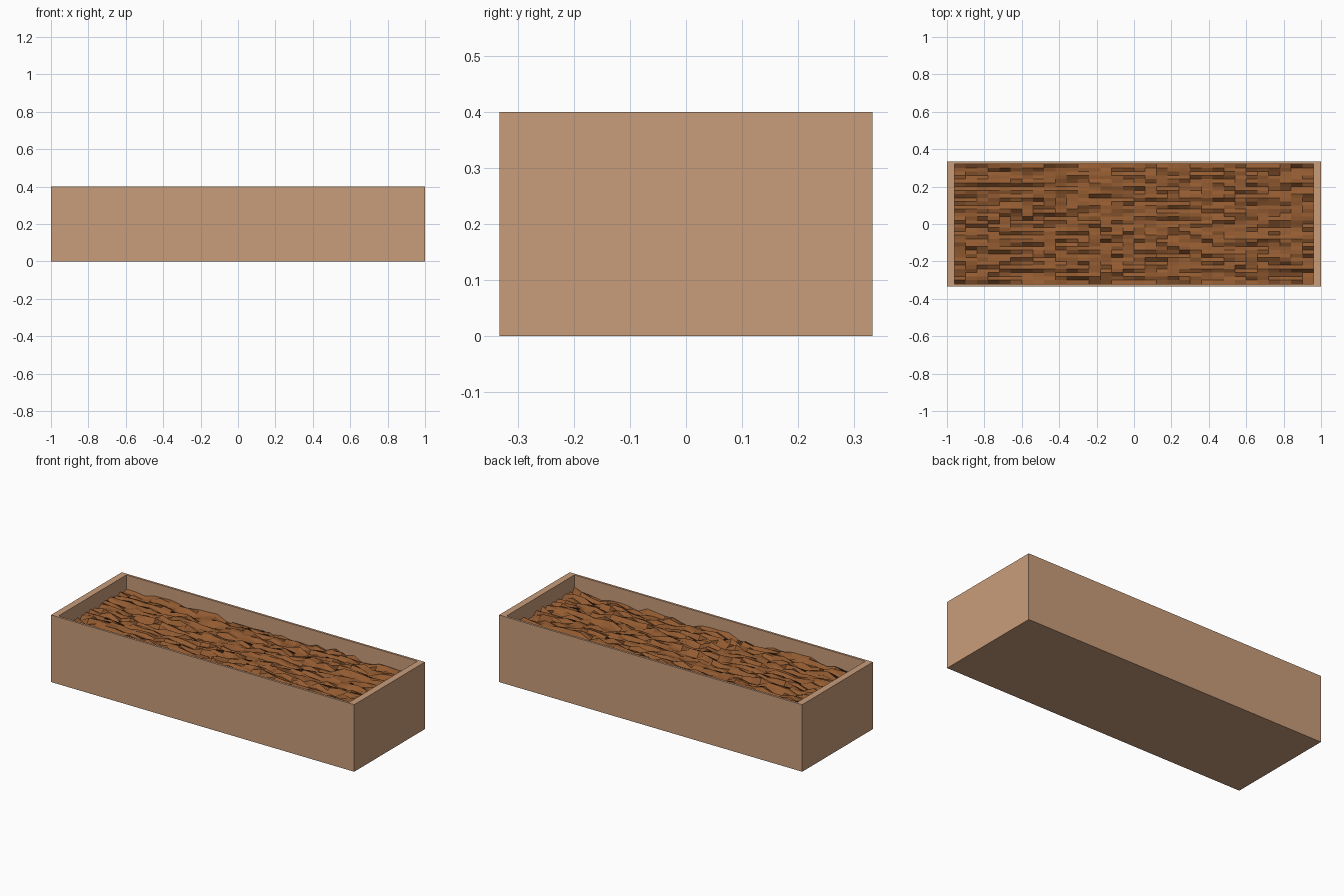
import bpy, bmesh, random
from mathutils import noise, Vector

if "Cube" in bpy.data.objects:
    bpy.data.objects.remove(bpy.data.objects["Cube"])

random.seed(4)
HX, HY, H = 1.0, 0.333, 0.4       # half length, half width, height
INNER = 0.96                      # cavity scale
SOIL_Z, CELLS = 0.31, 32


def material(name, rgb):
    m = bpy.data.materials.new(name)
    m.diffuse_color = (*rgb, 1)
    m.use_nodes = True
    m.node_tree.nodes["Principled BSDF"].inputs["Base Color"].default_value = m.diffuse_color
    return m


def add_object(name, bm, mat):
    mesh = bpy.data.meshes.new(name)
    bm.to_mesh(mesh)
    bm.free()
    mesh.materials.append(mat)
    ob = bpy.data.objects.new(name, mesh)
    bpy.context.collection.objects.link(ob)
    return ob


wood = material("light_wood", (0.584, 0.337, 0.198))
earth = material("brown_soil", (0.29, 0.105, 0.031))

# planter box: nested rectangular rings, outside bottom to cavity floor
bm = bmesh.new()
rings = []
for s, z in ((1, 0), (1, H), (INNER, H), (INNER, 0.04)):
    rings.append([bm.verts.new((sx * HX * s, sy * HY * s, z))
                  for sx, sy in ((-1, -1), (1, -1), (1, 1), (-1, 1))])
for a, b in zip(rings, rings[1:]):
    for i in range(4):
        j = (i + 1) % 4
        bm.faces.new((a[i], a[j], b[j], b[i]))
bm.faces.new(rings[0][::-1])
bm.faces.new(rings[-1])
bmesh.ops.recalc_face_normals(bm, faces=bm.faces)
add_object("planter_box", bm, wood)

# soil: rough flat-shaded grid filling the cavity
bm = bmesh.new()
bmesh.ops.create_grid(bm, x_segments=CELLS, y_segments=CELLS, size=1)
for v in bm.verts:
    broad = noise.noise(Vector((v.co.x * 6, v.co.y * 6, 3.7)))
    v.co = (v.co.x * HX * INNER, v.co.y * HY * INNER,
            SOIL_Z + 0.012 * broad + random.uniform(-0.017, 0.017))
add_object("soil", bm, earth)
